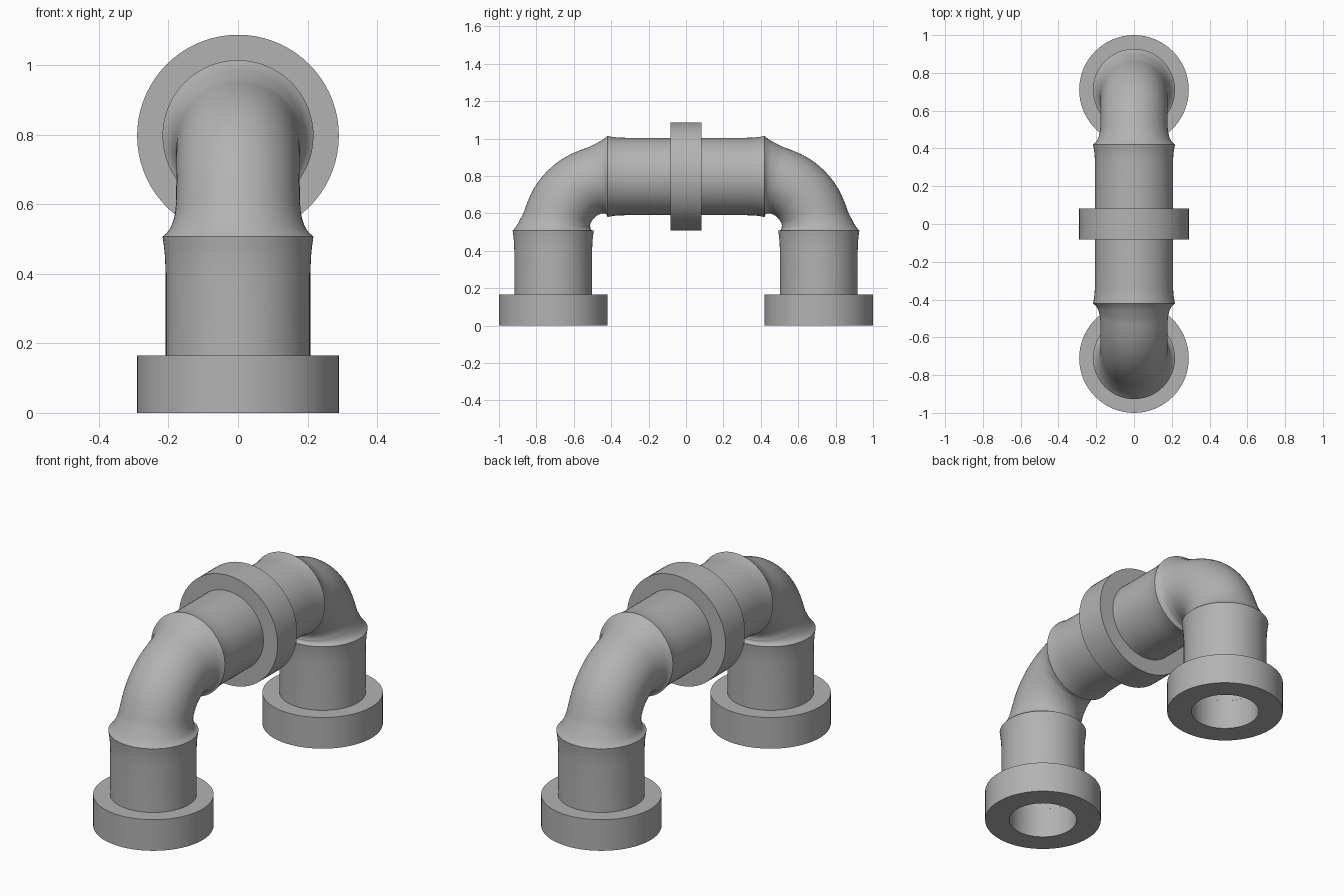
import bpy, bmesh, math
from mathutils import Vector

if "Cube" in bpy.data.objects:
    bpy.data.objects.remove(bpy.data.objects["Cube"])

SEG = 72
AXIS_Z, LEG_Y, BEND = 0.797, 0.71, 0.29
LIP_Z = AXIS_Z - BEND
LIP_Y = LEG_Y - BEND

grey = bpy.data.materials.new("pipe grey")
grey.diffuse_color = (0.45, 0.45, 0.45, 1)
grey.use_nodes = True
grey.node_tree.nodes["Principled BSDF"].inputs["Base Color"].default_value = grey.diffuse_color


def finish(name, bm):
    bmesh.ops.recalc_face_normals(bm, faces=bm.faces)
    me = bpy.data.meshes.new(name)
    bm.to_mesh(me)
    bm.free()
    me.materials.append(grey)
    ob = bpy.data.objects.new(name, me)
    bpy.context.collection.objects.link(ob)
    bpy.ops.object.select_all(action='DESELECT')
    ob.select_set(True)
    bpy.context.view_layer.objects.active = ob
    bpy.ops.object.shade_smooth_by_angle(angle=math.radians(32))
    return ob


def loft(name, sections):
    """Closed tube wall from a loop of sections (centre, in-plane axis, radius)."""
    bm = bmesh.new()
    rings = []
    for c, n, r in sections:
        rings.append([bm.verts.new(c + r * (Vector((1, 0, 0)) * math.cos(a) + n * math.sin(a)))
                      for a in (2 * math.pi * i / SEG for i in range(SEG))])
    for k, a in enumerate(rings):
        b = rings[(k + 1) % len(rings)]
        for i in range(SEG):
            j = (i + 1) % SEG
            bm.faces.new((a[i], a[j], b[j], b[i]))
    return finish(name, bm)


def flange(name, start, end, n, outer, inner):
    s, e, n = Vector(start), Vector(end), Vector(n)
    return loft(name, [(s, n, outer), (e, n, outer), (e, n, inner), (s, n, inner)])


def lerp_table(table, x):
    for (x0, y0), (x1, y1) in zip(table, table[1:]):
        if x <= x1:
            t = (x - x0) / (x1 - x0)
            return y0 + (y1 - y0) * t
    return table[-1][1]


# Half of the pipe path: centre, outward direction, outer radius, bore radius
half = []
for z, r in ((0.16, 0.208), (0.40, 0.208), (0.45, 0.210), (0.48, 0.213), (LIP_Z, 0.217)):
    half.append((Vector((0, -LEG_Y, z)), Vector((0, -1, 0)), r, 0.168))
elbow = [(0, 0.217), (2, 0.205), (4, 0.197), (7, 0.190), (10, 0.185), (14, 0.181), (20, 0.178), (45, 0.177)]
angles = [1, 2, 3, 4, 5.5, 7, 8.5, 10, 12, 14, 17, 20, 25, 30, 35, 40]
for d in angles + [45] + [90 - a for a in reversed(angles)]:
    e = min(d, 90 - d)
    t = math.radians(d)
    n = Vector((0, -math.cos(t), math.sin(t)))
    bend = BEND - 0.014 * min(1, e / 12)
    half.append((Vector((0, -LIP_Y, LIP_Z)) + n * bend, n, lerp_table(elbow, e),
                 0.168 - 0.018 * min(1, e / 12)))
for y, r in ((LIP_Y, 0.217), (0.39, 0.211), (0.36, 0.208), (0.32, 0.207), (0.0, 0.207)):
    half.append((Vector((0, -y, AXIS_Z)), Vector((0, 0, 1)), r, 0.168))

# Mirror the path, then close the outer wall with the bore
flip = Vector((1, -1, 1))
path = half + [(c * flip, n * flip, r, b) for c, n, r, b in reversed(half[:-1])]
loft("pipe", [(c, n, r) for c, n, r, b in path] + [(c, n, b) for c, n, r, b in reversed(path)])

# Foot flanges and the middle coupling collar
for side, name in ((-1, "front_foot_flange"), (1, "back_foot_flange")):
    y = side * LEG_Y
    flange(name, (0, y, 0), (0, y, 0.165), (0, 1, 0), 0.29, 0.1685)
flange("middle_collar", (0, -0.082, AXIS_Z), (0, 0.082, AXIS_Z), (0, 0, 1), 0.29, 0.195)
